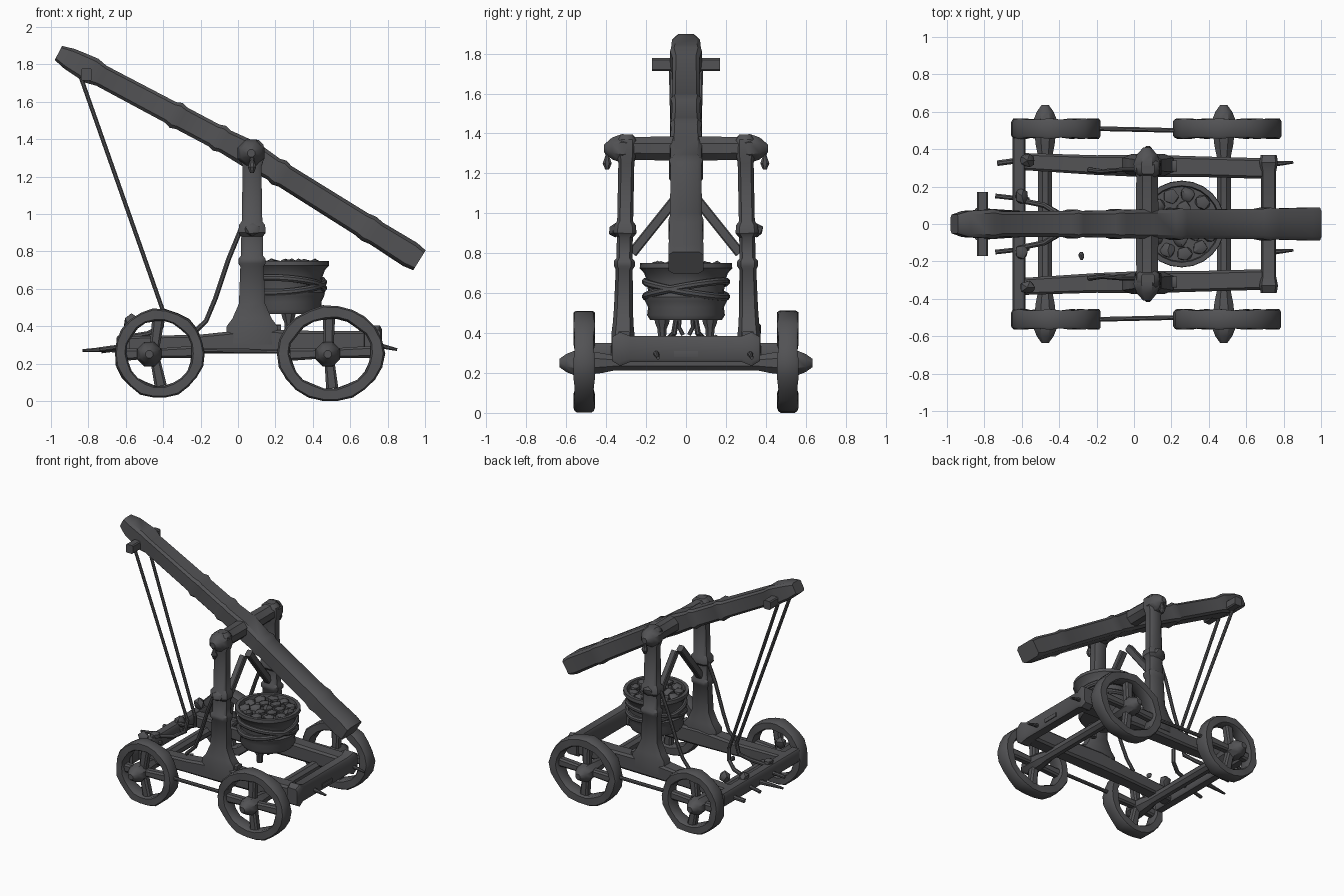
import bpy, bmesh, math, random
from mathutils import Vector

random.seed(4)
wood = bpy.data.materials.new("dark grey")
wood.diffuse_color = (0.085, 0.085, 0.09, 1)
BOXY, ROUND = 0.75, 0.414


def finish(name, bm):
    bmesh.ops.recalc_face_normals(bm, faces=bm.faces)
    me = bpy.data.meshes.new(name)
    bm.to_mesh(me)
    bm.free()
    ob = bpy.data.objects.new(name, me)
    bpy.context.collection.objects.link(ob)
    me.materials.append(wood)
    bpy.ops.object.select_all(action='DESELECT')
    ob.select_set(True)
    bpy.context.view_layer.objects.active = ob
    bpy.ops.object.shade_smooth_by_angle(angle=math.radians(40))
    return ob


def sweep(name, pts, sizes, k=BOXY, up=None, closed=False):
    """Chamfered section (full width, full height) carried along a path."""
    pts = [Vector(p) for p in pts]
    n = len(pts)
    if not isinstance(sizes, list):
        sizes = [sizes] * n
    d = (pts[-1] - pts[0]).normalized()
    up = Vector(up) if up else Vector((1, 0, 0) if abs(d.z) > 0.8 else (0, 0, 1))
    bm = bmesh.new()
    rings = []
    for i, p in enumerate(pts):
        a = pts[i - 1] if i or closed else p
        b = pts[(i + 1) % n] if i < n - 1 or closed else p
        t = (b - a).normalized()
        side = up.cross(t).normalized()
        top = t.cross(side)
        w, h = sizes[i][0] / 2, sizes[i][1] / 2
        sec = [(1, -k), (1, k), (k, 1), (-k, 1), (-1, k), (-1, -k), (-k, -1), (k, -1)]
        rings.append([bm.verts.new(p + side * u * w + top * v * h) for u, v in sec])
    for i in range(n if closed else n - 1):
        r, s = rings[i], rings[(i + 1) % n]
        for j in range(8):
            bm.faces.new((r[j], r[(j + 1) % 8], s[(j + 1) % 8], s[j]))
    if not closed:
        bm.faces.new(rings[0])
        bm.faces.new(rings[-1])
    return finish(name, bm)


def rock(name, loc, size):
    bm = bmesh.new()
    bmesh.ops.create_icosphere(bm, subdivisions=1, radius=1)
    for v in bm.verts:
        v.co = Vector(loc) + Vector(c * s for c, s in zip(v.co, size)) * random.uniform(0.85, 1.1)
    return finish(name, bm)


def wheel(name, cx, y, hub_x, rx, rz, rim):
    cz, seg = 0.255, 22
    pts, sizes = [], []
    for i in range(seg):
        a = 2 * math.pi * i / seg
        f = random.uniform(0.985, 1.015)
        pts.append((cx + (rx - rim / 2) * f * math.cos(a), y, cz + (rz - rim / 2) * f * math.sin(a)))
        # raised bindings around the rim
        s = 1.12 if i % 3 == 0 else 0.97
        sizes.append((rim * s, 0.098 * s))
    sweep(name + "_rim", pts, sizes, up=(0, 1, 0), closed=True)
    for i in range(4):
        a = math.pi / 2 * i + 0.04
        end = (cx + (rx - rim) * math.cos(a), y, cz + (rz - rim) * math.sin(a))
        sweep(name + "_spoke", [(hub_x, y, cz), end], [(0.05, 0.06), (0.065, 0.055)], 0.6, up=(0, 1, 0))


# Throwing arm with raised bands
def arm_z(x):
    return 1.315 - 0.53 * (x - 0.07) if x < 0.07 else 1.315 - 0.625 * (x - 0.07)


pts, sizes = [], []
for x, w, h in [(-0.96, 0.10, 0.085), (-0.90, 0.14, 0.12), (-0.81, 0.15, 0.14), (-0.78, 0.16, 0.145),
                (-0.73, 0.135, 0.12), (-0.36, 0.14, 0.125), (-0.33, 0.155, 0.15), (-0.30, 0.14, 0.13),
                (-0.13, 0.145, 0.13), (-0.10, 0.16, 0.15), (-0.07, 0.15, 0.13), (0.07, 0.16, 0.15),
                (0.19, 0.155, 0.13), (0.22, 0.17, 0.15), (0.25, 0.155, 0.13), (0.66, 0.16, 0.135),
                (0.70, 0.175, 0.15), (0.74, 0.165, 0.135), (0.92, 0.175, 0.145), (0.97, 0.175, 0.125)]:
    pts.append((x, 0, arm_z(x)))
    sizes.append((w, h))
sweep("throwing_arm", pts, sizes)
sweep("arm_peg", [(-0.81, -0.17, 1.745), (-0.81, 0.17, 1.745)], (0.06, 0.065))

# Pivot beam between the posts
ys = [-0.41, -0.37, -0.32, -0.25, -0.1, 0.1, 0.25, 0.32, 0.37, 0.41]
ws = [0.04, 0.11, 0.145, 0.115, 0.12, 0.12, 0.115, 0.145, 0.11, 0.04]
sweep("pivot_beam", [(0.07, y, 1.325) for y in ys], [(w, w) for w in ws], ROUND)

# Axles with pointed hubs
for x in (-0.475, 0.48):
    ys = [-0.635, -0.6, -0.55, -0.42, -0.36, 0.36, 0.42, 0.55, 0.6, 0.635]
    ws = [0.04, 0.09, 0.13, 0.10, 0.075, 0.075, 0.10, 0.13, 0.09, 0.04]
    sweep("axle", [(x, y, 0.25) for y in ys], [(w, w) for w in ws], ROUND)

# Cross beams of the chassis
sweep("loading_end_beam", [(-0.615, -0.46, 0.30), (-0.615, 0.46, 0.30)], (0.07, 0.10))
sweep("front_end_beam", [(0.72, y, 0.32) for y in (-0.37, -0.33, -0.28, 0.28, 0.33, 0.37)],
      [(0.085, 0.12), (0.1, 0.17), (0.08, 0.13), (0.08, 0.13), (0.1, 0.17), (0.085, 0.12)])
sweep("beam_plate", [(0.762, -0.06, 0.295), (0.762, 0.06, 0.295)], (0.008, 0.03), 0.9)

for s in (-1, 1):
    # Wheels and the rod between them
    wheel("rear_wheel", -0.42, s * 0.51, -0.45, 0.24, 0.237, 0.062)
    wheel("front_wheel", 0.495, s * 0.51, 0.485, 0.285, 0.255, 0.068)
    sweep("wheel_rod", [(-0.2, s * 0.51, 0.27), (0.24, s * 0.50, 0.265)], (0.025, 0.025), ROUND)

    # Side rail
    sweep("side_rail", [(-0.62, s * 0.335, 0.30), (-0.2, s * 0.315, 0.305), (0.08, s * 0.31, 0.32),
                        (0.4, s * 0.305, 0.315), (0.75, s * 0.295, 0.315)],
          [(0.09, 0.09), (0.105, 0.10), (0.12, 0.13), (0.11, 0.12), (0.11, 0.12)])

    # Post with flared foot and binding rings
    prof = [(0.30, 0.11, 0.28), (0.40, 0.115, 0.27), (0.44, 0.105, 0.21), (0.52, 0.095, 0.14),
            (0.72, 0.085, 0.125), (0.735, 0.105, 0.145), (0.76, 0.105, 0.145), (0.775, 0.08, 0.12),
            (0.88, 0.08, 0.115), (0.90, 0.115, 0.145), (0.94, 0.11, 0.14), (0.96, 0.08, 0.11),
            (1.25, 0.08, 0.10), (1.30, 0.095, 0.13), (1.37, 0.09, 0.12), (1.395, 0.06, 0.07)]
    sweep("post", [(0.075, s * (0.318 - 0.02 * (z - 0.3)), z) for z, w, d in prof],
          [(w, d) for z, w, d in prof], 0.65)
    rock("post_knot", (0.075, s * 0.355, 0.915), (0.05, 0.035, 0.04))

    # Hanging toggle at the beam end
    sweep("toggle", [(0.075, s * 0.395, z) for z in (1.34, 1.29, 1.25, 1.22)],
          [(0.03, 0.03), (0.018, 0.02), (0.045, 0.045), (0.02, 0.02)], ROUND)

    # Diagonal brace under the arm and curved stay rope
    sweep("brace", [(0.07, s * 0.27, 0.80), (0.07, s * 0.03, 1.10)], (0.05, 0.045), up=(1, 0, 0))
    sweep("stay_rope", [(0.02, s * 0.29, 0.93), (-0.05, s * 0.29, 0.76), (-0.12, s * 0.285, 0.55),
                        (-0.17, s * 0.28, 0.43), (-0.24, s * 0.29, 0.36)], (0.025, 0.025), ROUND)

    # Pull rope down to the loading end
    sweep("pull_rope", [(-0.84, s * 0.075, 1.73), (-0.40, s * 0.045, 0.48)], (0.022, 0.022), ROUND)
    sweep("rope_tail", [(-0.40, s * 0.045, 0.49), (-0.41, s * 0.06, 0.40), (-0.48, s * 0.10, 0.36),
                        (-0.60, s * 0.125, 0.34)], (0.028, 0.028), ROUND, up=(0, 1, 0))

    # Pegs and lashings on the chassis ends
    sweep("loading_peg", [(-0.74, s * 0.15, 0.275), (-0.56, s * 0.13, 0.30)], (0.025, 0.025), ROUND)
    rock("beam_knot", (-0.60, s * 0.15, 0.355), (0.04, 0.045, 0.035))
    rock("rail_lashing", (-0.57, s * 0.34, 0.42), (0.045, 0.04, 0.045))
    sweep("rail_cleat", [(-0.02, s * 0.315, 0.385), (0.23, s * 0.31, 0.39)], (0.06, 0.04))

    # Basket feet
    sweep("basket_foot", [(0.27, s * 0.12, z) for z in (0.37, 0.42, 0.45, 0.48)],
          [(0.04, 0.04), (0.045, 0.045), (0.07, 0.07), (0.08, 0.08)], ROUND)
    sweep("sling_loop", [(0.27, s * 0.015, 0.39), (0.27, s * 0.035, 0.43), (0.27, s * 0.03, 0.48)],
          (0.02, 0.02), ROUND)

sweep("long_peg", [(-0.83, 0, 0.27), (-0.6, 0.02, 0.28)], [(0.015, 0.015), (0.04, 0.04)], ROUND)
sweep("corner_peg", [(-0.73, 0.325, 0.27), (-0.58, 0.345, 0.29)], (0.03, 0.03), ROUND)
for y in (0.32, -0.15):
    sweep("front_peg", [(0.74, y, 0.30), (0.85, y + 0.01, 0.275)], [(0.03, 0.03), (0.015, 0.015)], ROUND)
rock("loose_stone", (-0.28, -0.17, 0.29), (0.018, 0.025, 0.02))

# Basket turned from a profile, with rim and sunken top
bm = bmesh.new()
prof = [(0.0, 0.465), (0.18, 0.465), (0.195, 0.49), (0.19, 0.53), (0.205, 0.56), (0.21, 0.58), (0.19, 0.60),
        (0.195, 0.66), (0.21, 0.70), (0.232, 0.725), (0.23, 0.75), (0.205, 0.75), (0.2, 0.72), (0.0, 0.725)]
vs = [bm.verts.new((r, 0, z)) for r, z in prof]
es = [bm.edges.new(p) for p in zip(vs, vs[1:])]
bmesh.ops.spin(bm, geom=vs + es, cent=(0, 0, 0), axis=(0, 0, 1), angle=2 * math.pi, steps=24)
bmesh.ops.remove_doubles(bm, verts=bm.verts, dist=0.0005)
bmesh.ops.translate(bm, verts=bm.verts, vec=(0.255, 0, 0))
finish("basket", bm)

# Two tilted ropes round the basket
for tilt in (0.04, -0.04):
    ring = [2 * math.pi * i / 24 for i in range(24)]
    sweep("basket_rope", [(0.255 + 0.205 * math.cos(a), 0.205 * math.sin(a), 0.62 + tilt * math.sin(a + 0.4))
                          for a in ring], (0.03, 0.035), ROUND, up=(0, 0, 1), closed=True)

# Stones in the basket
for ring_r, count in ((0.0, 1), (0.085, 6), (0.16, 11)):
    for i in range(count):
        a = 2 * math.pi * i / count + ring_r * 5
        rock("stone", (0.255 + ring_r * math.cos(a), ring_r * math.sin(a), 0.73), (0.045, 0.045, 0.03))
